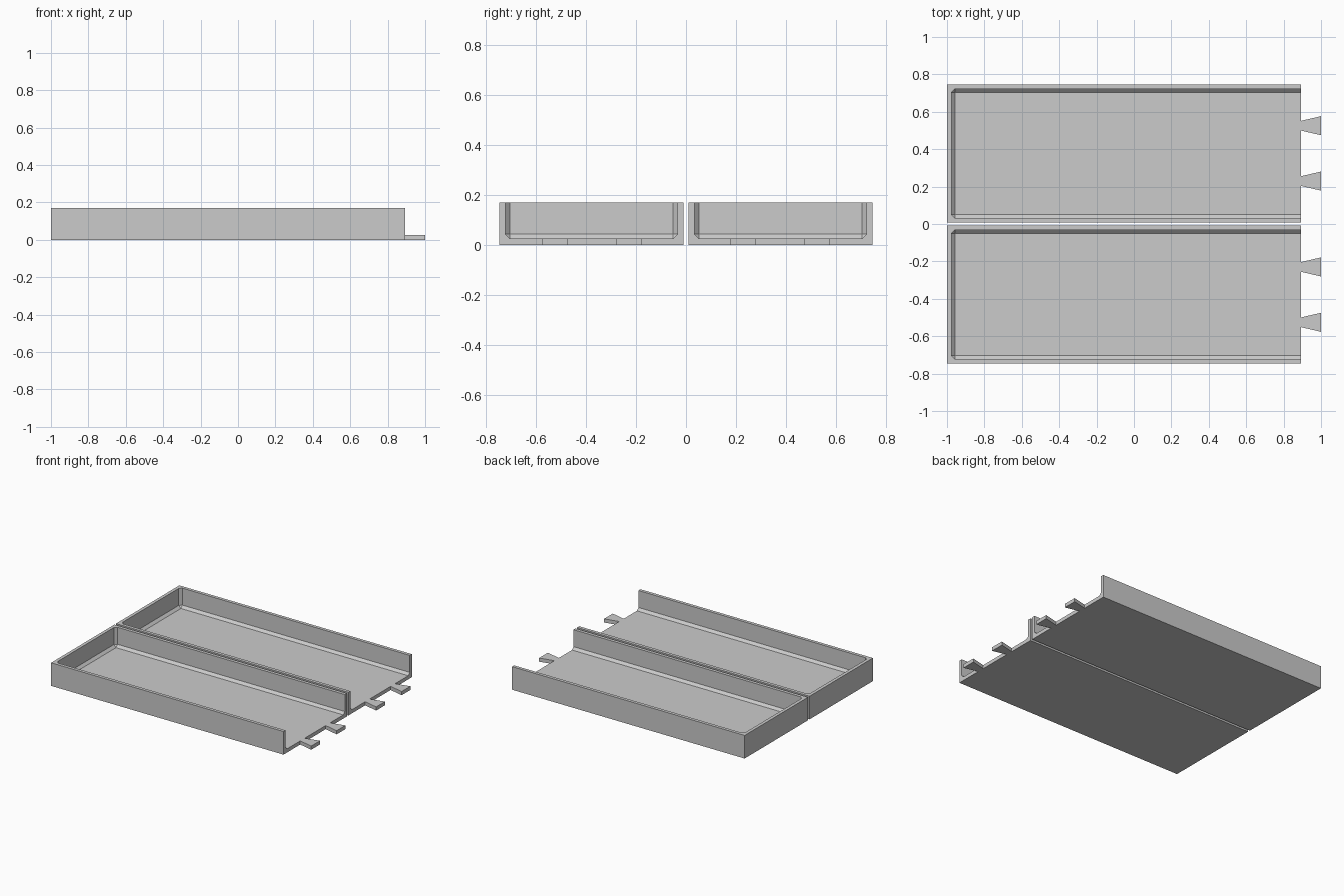
import bpy, bmesh

cube = bpy.data.objects.get("Cube")
if cube:
    bpy.data.objects.remove(cube, do_unlink=True)

X0, X1, TIP = -1.0, 0.893, 1.0        # closed end, open end, tab tips
GAP, WIDTH, HEIGHT = 0.009, 0.737, 0.17
WALL, FLOOR, CHAMFER = 0.024, 0.027, 0.018

grey = bpy.data.materials.new("plain grey")
grey.use_nodes = True
grey.diffuse_color = (0.6, 0.6, 0.6, 1)
grey.node_tree.nodes["Principled BSDF"].inputs["Base Color"].default_value = (0.6, 0.6, 0.6, 1)


def add_object(name, bm):
    bmesh.ops.recalc_face_normals(bm, faces=bm.faces)
    mesh = bpy.data.meshes.new(name)
    bm.to_mesh(mesh)
    bm.free()
    mesh.materials.append(grey)
    obj = bpy.data.objects.new(name, mesh)
    bpy.context.collection.objects.link(obj)
    return obj


def prism(outline, z0, z1):
    """Extrude a flat outline from z0 up to z1."""
    bm = bmesh.new()
    face = bm.faces.new([bm.verts.new((x, y, z0)) for x, y in outline])
    top = bmesh.ops.extrude_face_region(bm, geom=[face])["geom"]
    verts = [v for v in top if isinstance(v, bmesh.types.BMVert)]
    bmesh.ops.translate(bm, verts=verts, vec=(0, 0, z1 - z0))
    return bm


def rectangle(xa, xb, ya, yb):
    return [(xa, ya), (xb, ya), (xb, yb), (xa, yb)]


def make_tray(name, y0):
    y1 = y0 + WIDTH
    tray = add_object(name, prism(rectangle(X0, X1, y0, y1), 0, HEIGHT))

    # Cavity, open at the top and one end, chamfered along floor and corners
    end = X1 + 0.2
    bm = prism(rectangle(X0 + WALL, end, y0 + WALL, y1 - WALL), FLOOR, HEIGHT + 0.2)
    edges = [e for e in bm.edges
             if all(v.co.z < HEIGHT for v in e.verts) and any(v.co.x < X1 for v in e.verts)
             or all(v.co.x < X1 for v in e.verts) and abs(e.verts[0].co.z - e.verts[1].co.z) > 0.1]
    bmesh.ops.bevel(bm, geom=edges, offset=CHAMFER, segments=1, affect='EDGES')
    cutter = add_object(name + "_cutter", bm)
    cutter.hide_render = True

    cut = tray.modifiers.new("cavity", 'BOOLEAN')
    cut.operation = 'DIFFERENCE'
    cut.solver = 'EXACT'
    cut.object = cutter
    bpy.context.view_layer.update()
    graph = bpy.context.evaluated_depsgraph_get()
    hollow = bpy.data.meshes.new_from_object(tray.evaluated_get(graph))
    tray.modifiers.clear()
    tray.data = hollow
    bpy.data.objects.remove(cutter, do_unlink=True)

    # Dovetail tabs on the open end
    for side, offset in (("near", -0.148), ("far", 0.148)):
        c = (y0 + y1) / 2 + offset
        outline = [(X1, c - 0.026), (TIP, c - 0.051), (TIP, c + 0.051), (X1, c + 0.026)]
        add_object(f"{name}_{side}_tab", prism(outline, 0, FLOOR))


make_tray("front_tray", -GAP - WIDTH)
make_tray("back_tray", GAP)
